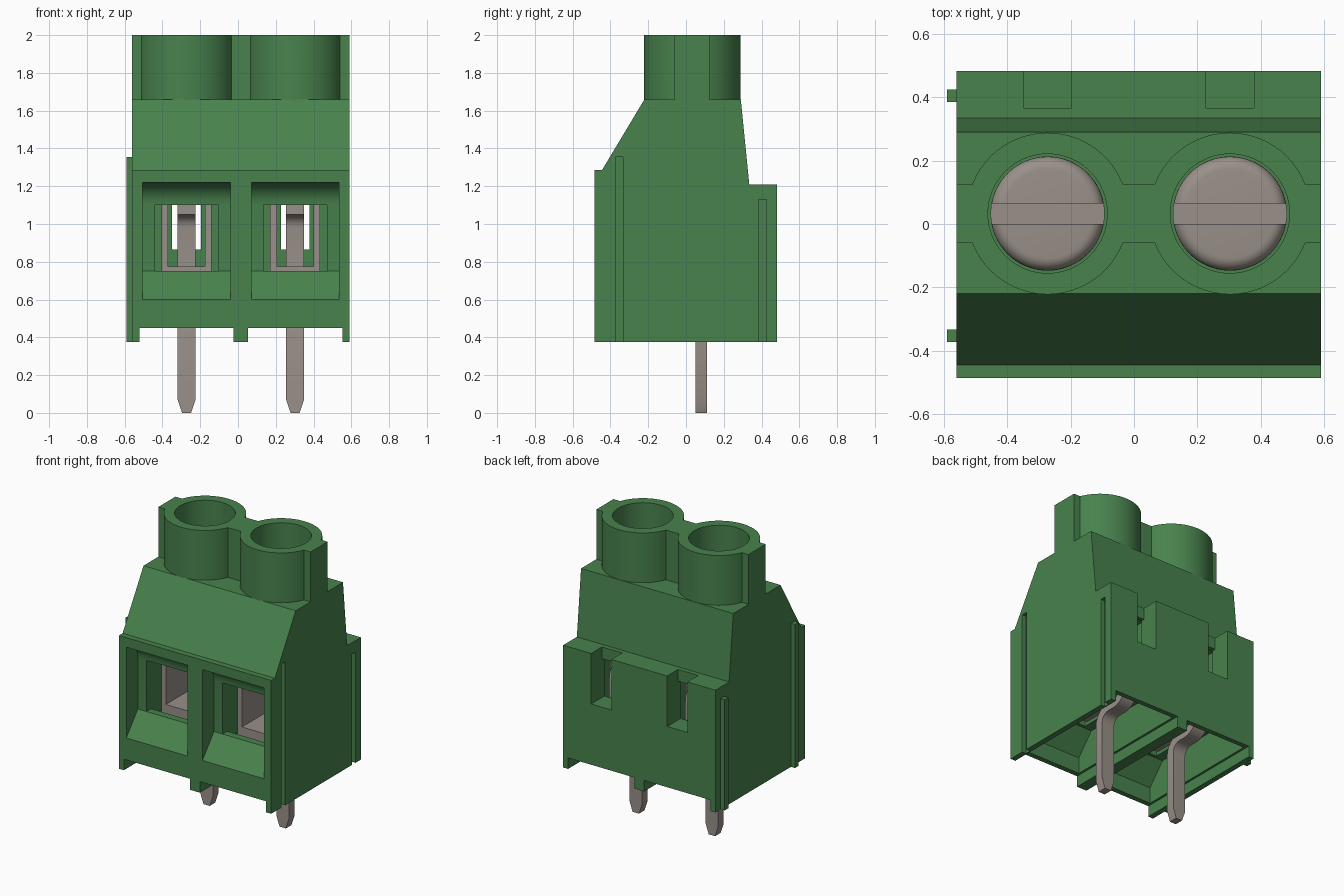
import bpy, bmesh, math
from mathutils import Vector

if "Cube" in bpy.data.objects:
    bpy.data.objects.remove(bpy.data.objects["Cube"], do_unlink=True)


def material(name, rgb):
    m = bpy.data.materials.new(name)
    m.use_nodes = True
    m.diffuse_color = (*rgb, 1)
    bsdf = next(n for n in m.node_tree.nodes if n.type == 'BSDF_PRINCIPLED')
    bsdf.inputs["Base Color"].default_value = (*rgb, 1)
    return m


GREEN = material("green plastic", (0.065, 0.225, 0.075))
GREY = material("grey metal", (0.32, 0.28, 0.25))


def finish(name, bm, mat):
    bmesh.ops.recalc_face_normals(bm, faces=bm.faces)
    me = bpy.data.meshes.new(name)
    bm.to_mesh(me)
    bm.free()
    ob = bpy.data.objects.new(name, me)
    bpy.context.collection.objects.link(ob)
    me.materials.append(mat)
    return ob


def prism(name, profile, x0, x1, mat=GREEN):
    """Extrude a (y, z) profile along x."""
    bm = bmesh.new()
    f = bm.faces.new([bm.verts.new((x0, y, z)) for y, z in profile])
    ext = bmesh.ops.extrude_face_region(bm, geom=[f])
    vs = [g for g in ext["geom"] if isinstance(g, bmesh.types.BMVert)]
    bmesh.ops.translate(bm, verts=vs, vec=(x1 - x0, 0, 0))
    return finish(name, bm, mat)


def box(name, x0, x1, y0, y1, z0, z1, mat=GREEN):
    return prism(name, [(y0, z0), (y1, z0), (y1, z1), (y0, z1)], x0, x1, mat)


def lathe(name, x, y, profile, mat=GREEN, n=64):
    """Revolve an (r, z) profile about a vertical axis, capping both ends."""
    bm = bmesh.new()
    rings = [[bm.verts.new((x + r * math.cos(2 * math.pi * i / n),
                            y + r * math.sin(2 * math.pi * i / n), z))
              for i in range(n)] for r, z in profile]
    for a, b in zip(rings, rings[1:]):
        for i in range(n):
            j = (i + 1) % n
            bm.faces.new((a[i], a[j], b[j], b[i]))
    bm.faces.new(rings[0])
    bm.faces.new(rings[-1])
    return finish(name, bm, mat)


def activate(ob):
    bpy.ops.object.select_all(action='DESELECT')
    ob.select_set(True)
    bpy.context.view_layer.objects.active = ob


def combine(target, tool, op='DIFFERENCE'):
    """Apply a boolean and discard the tool."""
    activate(target)
    tool.hide_render = True
    mod = target.modifiers.new("bool", 'BOOLEAN')
    mod.operation, mod.object, mod.solver = op, tool, 'EXACT'
    bpy.ops.object.modifier_apply(modifier=mod.name)
    bpy.data.objects.remove(tool, do_unlink=True)


def smooth(ob, angle=30):
    activate(ob)
    bpy.ops.object.shade_smooth_by_angle(angle=math.radians(angle))


def strip(name, cx, path, thick):
    """Flat metal strip swept along (y, z, half width) points."""
    bm = bmesh.new()
    rings = []
    for i, (y, z, w) in enumerate(path):
        a, b = path[max(i - 1, 0)], path[min(i + 1, len(path) - 1)]
        t = Vector((b[0] - a[0], b[1] - a[1])).normalized()
        ny, nz = -t.y * thick / 2, t.x * thick / 2
        rings.append([bm.verts.new((cx + s * w, y + k * ny, z + k * nz))
                      for s, k in ((-1, -1), (1, -1), (1, 1), (-1, 1))])
    for a, b in zip(rings, rings[1:]):
        for i in range(4):
            j = (i + 1) % 4
            bm.faces.new((a[i], a[j], b[j], b[i]))
    bm.faces.new(rings[0])
    bm.faces.new(rings[-1])
    return finish(name, bm, GREY)


def arc(cy, cz, r, a0, a1, n=6):
    pts = [math.radians(a0 + (a1 - a0) * i / n) for i in range(n + 1)]
    return [(cy + r * math.cos(a), cz + r * math.sin(a)) for a in pts]


X0, X1 = -0.56, 0.59          # housing sides
CELLS = (-0.2725, 0.3025)     # pole centres
SCREW_Y = 0.033

# Housing block with the connecting web and screw towers
housing = prism("housing", [(-0.485, 0.375), (-0.485, 1.285), (-0.445, 1.285), (-0.22, 1.66),
                            (0.29, 1.66), (0.335, 1.21), (0.483, 1.21), (0.483, 0.375)], X0, X1)
combine(housing, box("web", X0, X1, -0.06, 0.125, 1.6, 2.0), 'UNION')
for cx in CELLS:
    combine(housing, lathe("tower", cx, SCREW_Y, [(0.255, 1.6), (0.255, 2.0)]), 'UNION')

# Openings of each pole
recess = ([(-0.6, 0.6), (-0.485, 0.6), (-0.36, 0.75), (-0.36, 1.1)]
          + arc(-0.48, 1.1, 0.12, 0, 90)[1:] + [(-0.6, 1.22)])
underside = [(-0.45, 0.3), (-0.45, 0.56), (-0.33, 0.70), (0.45, 0.70), (0.45, 0.3)]
for cx in CELLS:
    cutters = [
        lathe("screw_hole", cx, SCREW_Y, [(0.188, 1.3), (0.188, 2.1)]),
        prism("wire_recess", recess, cx - 0.232, cx + 0.232),
        box("wire_opening", cx - 0.168, cx + 0.168, -0.4, 0.3, 0.75, 1.1),
        box("clamp_cavity", cx - 0.168, cx + 0.168, -0.31, 0.34, 0.5, 1.2),
        prism("bottom_cavity", underside, cx - 0.235, cx + 0.235),
        box("foot_gap", cx - 0.25, cx + 0.25, -0.7, 0.7, 0.2, 0.45),
        box("rear_slot", cx - 0.076, cx + 0.076, 0.366, 0.7, 0.865, 1.4),
        box("rear_window", cx - 0.076, cx + 0.076, 0.3, 0.4, 0.865, 1.13),
    ]
    for c in cutters:
        combine(housing, c)

# Interlocking ribs on one side, matching grooves on the other
for name, y0, y1, top in (("front", -0.373, -0.333, 1.355), ("rear", 0.385, 0.425, 1.13)):
    combine(housing, box("groove", X1 - 0.03, X1 + 0.1, y0, y1, 0.2, top))
    box(name + "_rib", X0 - 0.03, X0 + 0.005, y0, y1, 0.375, top)
smooth(housing)

# Metal parts of each pole
W = 0.0475
pin_path = ([(0.08, 0.0, 0.024), (0.08, 0.07, W), (0.08, 0.46, W)]
            + [(y, z, W) for y, z in arc(0.17, 0.46, 0.09, 180, 90)[1:]]
            + [(y, z, W) for y, z in arc(0.22, 0.63, 0.08, 270, 360)]
            + [(y, z, W) for y, z in arc(0.2, 0.98, 0.1, 0, 90)]
            + [(-0.2, 1.08, W)])
for side, cx in zip(("right", "left"), CELLS):
    smooth(strip(side + "_pin", cx, pin_path, 0.06))

    clamp = box(side + "_clamp", cx - 0.132, cx + 0.132, -0.25, 0.2, 0.69, 1.19, GREY)
    combine(clamp, box("clamp_hole", cx - 0.097, cx + 0.097, -0.4, 0.4, 0.775, 1.13, GREY))

    # Slotted screw with a rounded rim
    rim = [(0.18, 1.46)] + arc(0.14, 1.46, 0.04, 0, 90)[1:]
    screw = lathe(side + "_screw", cx, SCREW_Y,
                  [(0.1, 1.17), (0.1, 1.31), (0.18, 1.31)] + rim, GREY)
    combine(screw, box("screw_slot", cx - 0.3, cx + 0.3, 0.0, 0.064, 1.44, 1.7, GREY))
    smooth(screw)
